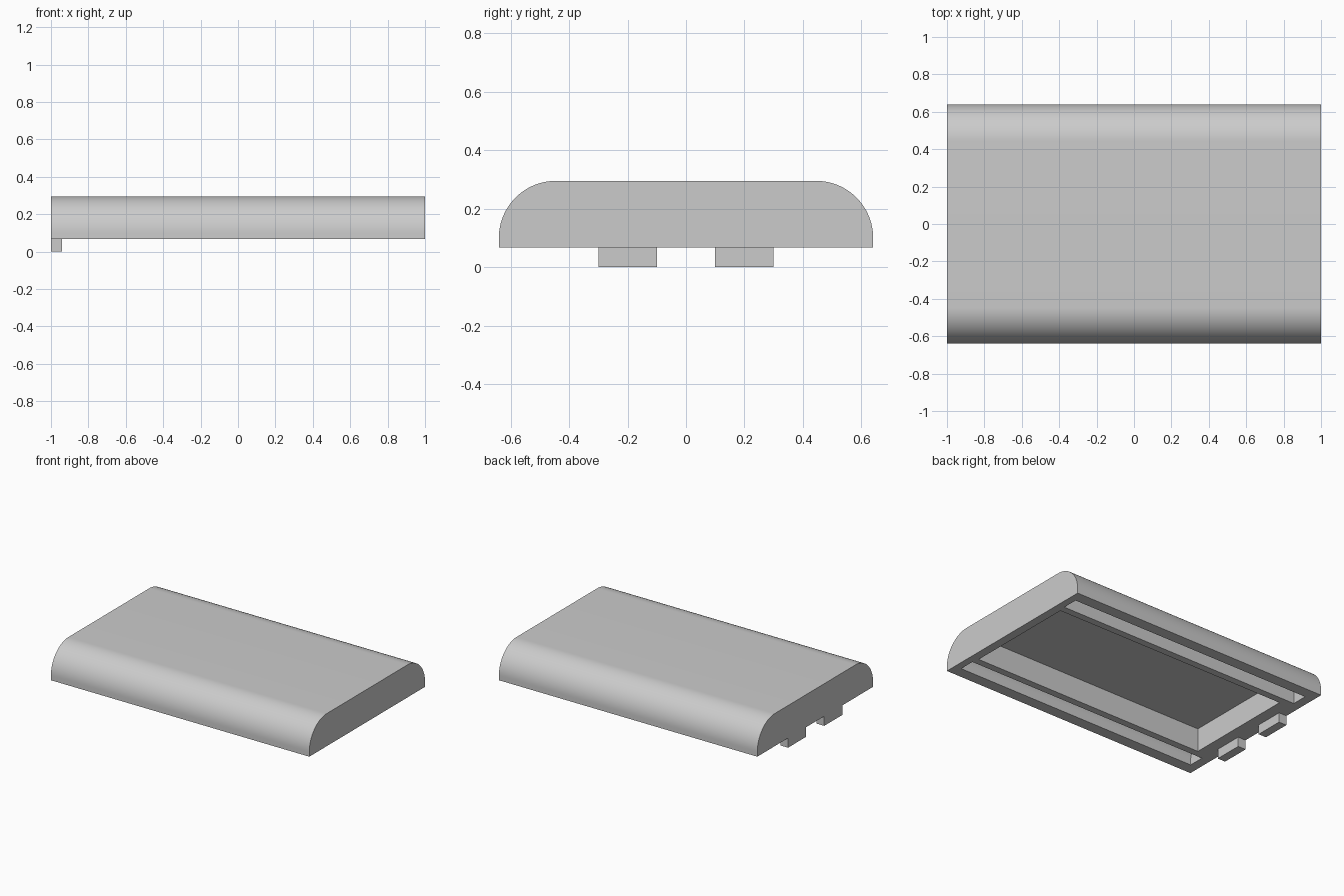
import bpy, bmesh
from math import cos, sin, pi, radians

if "Cube" in bpy.data.objects:
    bpy.data.objects.remove(bpy.data.objects["Cube"])

grey = bpy.data.materials.new("light_grey")
grey.use_nodes = True
grey.diffuse_color = (0.6, 0.6, 0.6, 1)
grey.node_tree.nodes["Principled BSDF"].inputs["Base Color"].default_value = (0.6, 0.6, 0.6, 1)

BASE, TOP = 0.067, 0.295


def extrude(name, profile, x0, x1):
    """Solid made by sweeping a (y, z) profile from x0 to x1."""
    bm = bmesh.new()
    face = bm.faces.new([bm.verts.new((x0, y, z)) for y, z in profile])
    swept = bmesh.ops.extrude_face_region(bm, geom=[face])["geom"]
    verts = [v for v in swept if isinstance(v, bmesh.types.BMVert)]
    bmesh.ops.translate(bm, verts=verts, vec=(x1 - x0, 0, 0))
    bmesh.ops.recalc_face_normals(bm, faces=bm.faces)
    mesh = bpy.data.meshes.new(name)
    bm.to_mesh(mesh)
    bm.free()
    mesh.materials.append(grey)
    obj = bpy.data.objects.new(name, mesh)
    bpy.context.collection.objects.link(obj)
    return obj


def arc(cy, cz, r, steps):
    """Quarter round from the side (+y) up to the top."""
    return [(cy + r * cos(i * pi / 2 / steps), cz + r * sin(i * pi / 2 / steps))
            for i in range(steps + 1)]


def box(y0, y1, z0, z1):
    return [(y0, z0), (y1, z0), (y1, z1), (y0, z1)]


# Slab with rounded long edges
half = [(0.64, BASE)] + arc(0.445, 0.1, TOP - 0.1, 24)
body = extrude("body", half + [(-y, z) for y, z in reversed(half)], -1, 1)

# Hollows in the underside: a wide pocket and a curved channel on each side
cutters = [extrude("pocket_cutter", box(-0.4, 0.4, 0, 0.23), -0.86, 0.94)]
channel = [(0.45, 0), (0.56, 0)] + arc(0.45, 0.1, 0.11, 12)
for side in (1, -1):
    cutters.append(extrude("channel_cutter", [(side * y, z) for y, z in channel], -0.935, 0.95))

bpy.context.view_layer.objects.active = body
for cutter in cutters:
    cutter.hide_render = True
    cut = body.modifiers.new("hollow", "BOOLEAN")
    cut.operation, cut.solver, cut.object = "DIFFERENCE", "EXACT", cutter
    bpy.ops.object.modifier_apply(modifier=cut.name)
    bpy.data.objects.remove(cutter)

bpy.ops.object.select_all(action="DESELECT")
body.select_set(True)
bpy.ops.object.shade_smooth_by_angle(angle=radians(30))

# Two locating tabs under the right end
for name, y in (("front_tab", -0.2), ("back_tab", 0.2)):
    extrude(name, box(y - 0.1, y + 0.1, 0, BASE), -1, -0.94)
